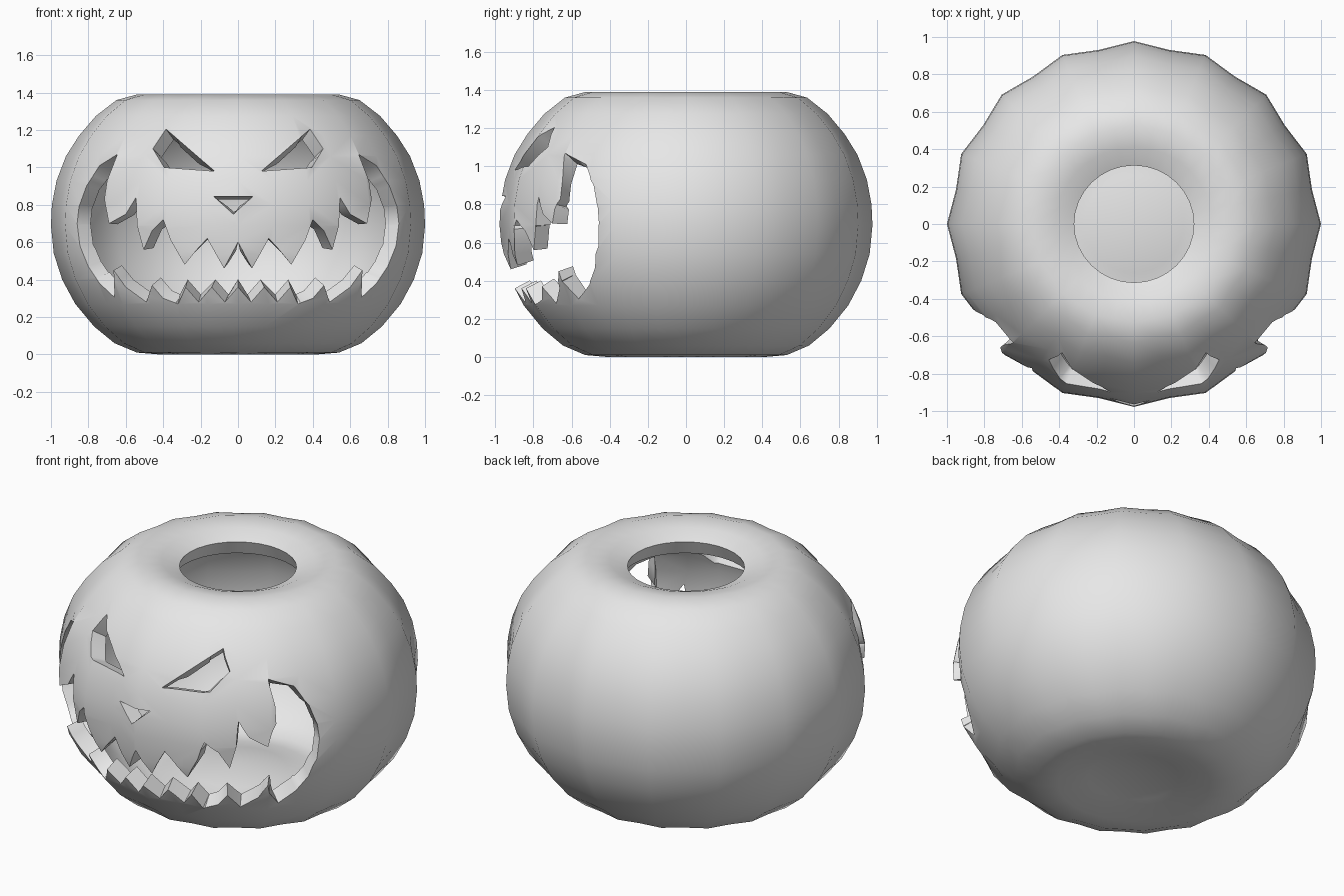
import bpy, bmesh, math
from mathutils.bvhtree import BVHTree

cube = bpy.data.objects.get("Cube")
if cube:
    bpy.data.objects.remove(cube, do_unlink=True)

SEGMENTS = 32
WALL = 0.09

grey = bpy.data.materials.new("pumpkin_grey")
grey.use_nodes = True
grey.diffuse_color = (0.8, 0.8, 0.8, 1)
grey.node_tree.nodes["Principled BSDF"].inputs["Base Color"].default_value = (0.8, 0.8, 0.8, 1)


def make_object(name, bm):
    bmesh.ops.recalc_face_normals(bm, faces=bm.faces)
    mesh = bpy.data.meshes.new(name)
    bm.to_mesh(mesh)
    obj = bpy.data.objects.new(name, mesh)
    bpy.context.collection.objects.link(obj)
    return obj


def apply_modifier(obj, kind, **settings):
    mod = obj.modifiers.new(kind, kind)
    for key, value in settings.items():
        setattr(mod, key, value)
    bpy.context.view_layer.objects.active = obj
    bpy.ops.object.modifier_apply(modifier=mod.name)


# Pumpkin body: profile (radius, height) turned round, with a shallow groove on every other column
profile = [(0.32, 1.33), (0.42, 1.37), (0.54, 1.39), (0.65, 1.36), (0.76, 1.275),
           (0.85, 1.17), (0.92, 1.06), (0.97, 0.93), (0.995, 0.8), (1.0, 0.69),
           (0.985, 0.54), (0.94, 0.4), (0.87, 0.27), (0.77, 0.15), (0.66, 0.06),
           (0.54, 0.01), (0.42, 0.0), (0.25, 0.04)]
bm = bmesh.new()
rings = []
for radius, z in profile:
    groove = 0.03 * min(1, max(0, (radius - 0.32) / 0.3))
    ring = []
    for i in range(SEGMENTS):
        a = math.tau * i / SEGMENTS
        r = radius * (1 - groove * (i % 2))
        ring.append(bm.verts.new((r * math.cos(a), 0.978 * r * math.sin(a), z)))
    rings.append(ring)
for upper, lower in zip(rings, rings[1:]):
    for i in range(SEGMENTS):
        j = (i + 1) % SEGMENTS
        bm.faces.new((upper[i], lower[i], lower[j], upper[j]))
bm.faces.new(rings[0])
base = bm.verts.new((0, 0, 0.065))
for i in range(SEGMENTS):
    bm.faces.new((rings[-1][i], base, rings[-1][(i + 1) % SEGMENTS]))
surface = BVHTree.FromBMesh(bm)
pumpkin = make_object("carved_pumpkin", bm)
bm.free()

# Carved outlines in (x, z); the mouth is given as its left half
upper_teeth = [(0, 0.6), (0.075, 0.46), (0.165, 0.62), (0.22, 0.56), (0.285, 0.48),
               (0.36, 0.61), (0.4, 0.72), (0.46, 0.66), (0.505, 0.56), (0.54, 0.69),
               (0.545, 0.84), (0.6, 0.75), (0.69, 0.7), (0.715, 0.83), (0.7, 0.93)]
corner = [(0.645, 1.07), (0.74, 1.01), (0.81, 0.9), (0.85, 0.79), (0.86, 0.7),
          (0.845, 0.58), (0.8, 0.47), (0.74, 0.38), (0.66, 0.305)]
lower_teeth = [(0.665, 0.45), (0.6, 0.36), (0.49, 0.28), (0.46, 0.37), (0.4, 0.3),
               (0.32, 0.27), (0.28, 0.36), (0.21, 0.28), (0.14, 0.36), (0.07, 0.28), (0, 0.36)]
half = upper_teeth + corner + lower_teeth


def mirrored(points):
    return [(-x, z) for x, z in reversed(points)]


mouth = half + mirrored(half[1:-1])
eye = [(0.125, 0.98), (0.385, 1.205), (0.455, 1.1), (0.395, 1.0)]
nose = [(-0.13, 0.845), (0.08, 0.845), (-0.025, 0.75)]

# Cutter: each outline pushed straight back into the front of the body
bm = bmesh.new()
for outline in (mouth, eye, mirrored(eye), nose):
    front = [bm.verts.new((x, -1.5, z)) for x, z in outline]
    back = [bm.verts.new((x, -0.2, z)) for x, z in outline]
    bm.faces.new(front)
    bm.faces.new(back[::-1])
    for i in range(len(outline)):
        j = (i + 1) % len(outline)
        bm.faces.new((front[i], back[i], back[j], front[j]))
cutter = make_object("face_cutter", bm)
cutter.hide_render = True
bm.free()
apply_modifier(pumpkin, "BOOLEAN", object=cutter, operation="DIFFERENCE", solver="EXACT")
bpy.data.objects.remove(cutter, do_unlink=True)

# Keep only the skin, and open the round hole at the top
bm = bmesh.new()
bm.from_mesh(pumpkin.data)
inside = [f for f in bm.faces
          if any(surface.find_nearest(v.co)[3] > 0.02 for v in f.verts)
          or all(v.co.z > 1.2 and math.hypot(v.co.x, v.co.y) < 0.33 for v in f.verts)]
bmesh.ops.delete(bm, geom=inside, context="FACES")
bmesh.ops.remove_doubles(bm, verts=bm.verts, dist=0.0005)
bm.to_mesh(pumpkin.data)
bm.free()

# Thick wall, grown inward
apply_modifier(pumpkin, "SOLIDIFY", thickness=WALL, offset=-1)
pumpkin.data.materials.clear()
pumpkin.data.materials.append(grey)
for p in pumpkin.data.polygons:
    p.material_index = 0

bpy.ops.object.select_all(action="DESELECT")
pumpkin.select_set(True)
bpy.context.view_layer.objects.active = pumpkin
bpy.ops.object.shade_smooth_by_angle(angle=math.radians(40))
